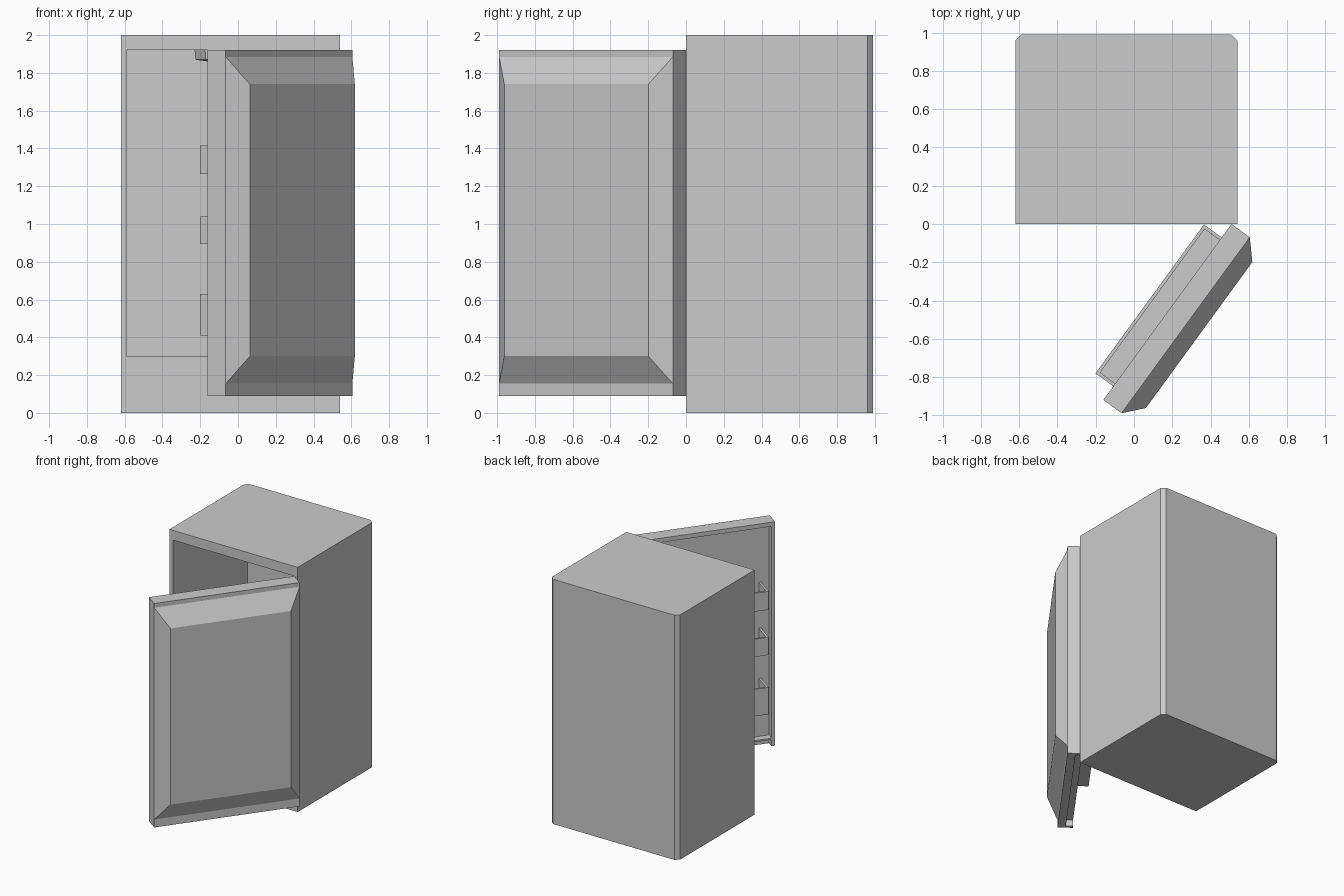
import bpy, bmesh, math

if "Cube" in bpy.data.objects:
    bpy.data.objects.remove(bpy.data.objects["Cube"])

def mesh_object(name, bm):
    bmesh.ops.recalc_face_normals(bm, faces=bm.faces)
    me = bpy.data.meshes.new(name)
    bm.to_mesh(me)
    bm.free()
    ob = bpy.data.objects.new(name, me)
    bpy.context.collection.objects.link(ob)
    return ob

def loft(name, rings):
    """Closed solid from matching rings of points."""
    bm = bmesh.new()
    vr = [[bm.verts.new(p) for p in r] for r in rings]
    n = len(rings[0])
    for a, b in zip(vr, vr[1:]):
        for i in range(n):
            bm.faces.new((a[i], a[(i + 1) % n], b[(i + 1) % n], b[i]))
    bm.faces.new(vr[0])
    bm.faces.new(vr[-1])
    return mesh_object(name, bm)

def rect_y(x0, x1, y, z0, z1):
    return [(x0, y, z0), (x1, y, z0), (x1, y, z1), (x0, y, z1)]

def box(name, x0, x1, y0, y1, z0, z1):
    return loft(name, [rect_y(x0, x1, y0, z0, z1), rect_y(x0, x1, y1, z0, z1)])

def cut(ob, *bounds):
    """Subtract a box and remove the cutter."""
    c = box("cutter", *bounds)
    c.hide_render = True
    m = ob.modifiers.new("cut", 'BOOLEAN')
    m.operation, m.solver, m.object = 'DIFFERENCE', 'EXACT', c
    bpy.context.view_layer.objects.active = ob
    bpy.ops.object.modifier_apply(modifier=m.name)
    bpy.data.objects.remove(c)

# Cabinet with chamfered rear corners and a deep open cavity
outline = [(-.62, 0), (.54, 0), (.54, .96), (.51, .99), (-.59, .99), (-.62, .96)]
cabinet = loft("cabinet", [[(x, y, z) for x, y in outline] for z in (0, 2)])
cut(cabinet, -.59, .51, -.1, .965, .30, 1.92)

# Shallow eight-sided ceiling lamp
def octagon(r, z):
    return [(-.04 + r * math.cos(i * math.pi / 4), .48 + r * math.sin(i * math.pi / 4), z)
            for i in range(8)]
loft("ceiling_lamp", [octagon(.19, 1.925), octagon(.185, 1.87), octagon(.1, 1.858)])

# Door, in local space: x along the door from the hinge, y outward
W = 1.138
door = box("door", 0, W, 0, .118, .09, 1.92)
cut(door, .027, W - .027, -.1, .06, .155, 1.885)
cut(door, .027, W - .027, -.1, .055, 0, .142)

# Raised front panel with sloped borders
panel = loft("door_front_panel", [rect_y(0, W, .118, .155, 1.885),
                                  rect_y(.097, 1.041, .205, .30, 1.74)])
door_parts = [door, panel]

# Open-topped door bins
for i, (z0, z1) in enumerate([(.41, .63), (.895, 1.04), (1.265, 1.415)]):
    b = box(f"door_bin_{i + 1}", .087, 1.05, -.115, .062, z0, z1)
    cut(b, .105, 1.032, -.098, .2, z0 + .018, z1 + .1)
    door_parts.append(b)

# Swing the door open on its hinge
for ob in door_parts:
    ob.location = (.51, 0, 0)
    ob.rotation_euler = (0, 0, math.atan2(-.808, -.589))
